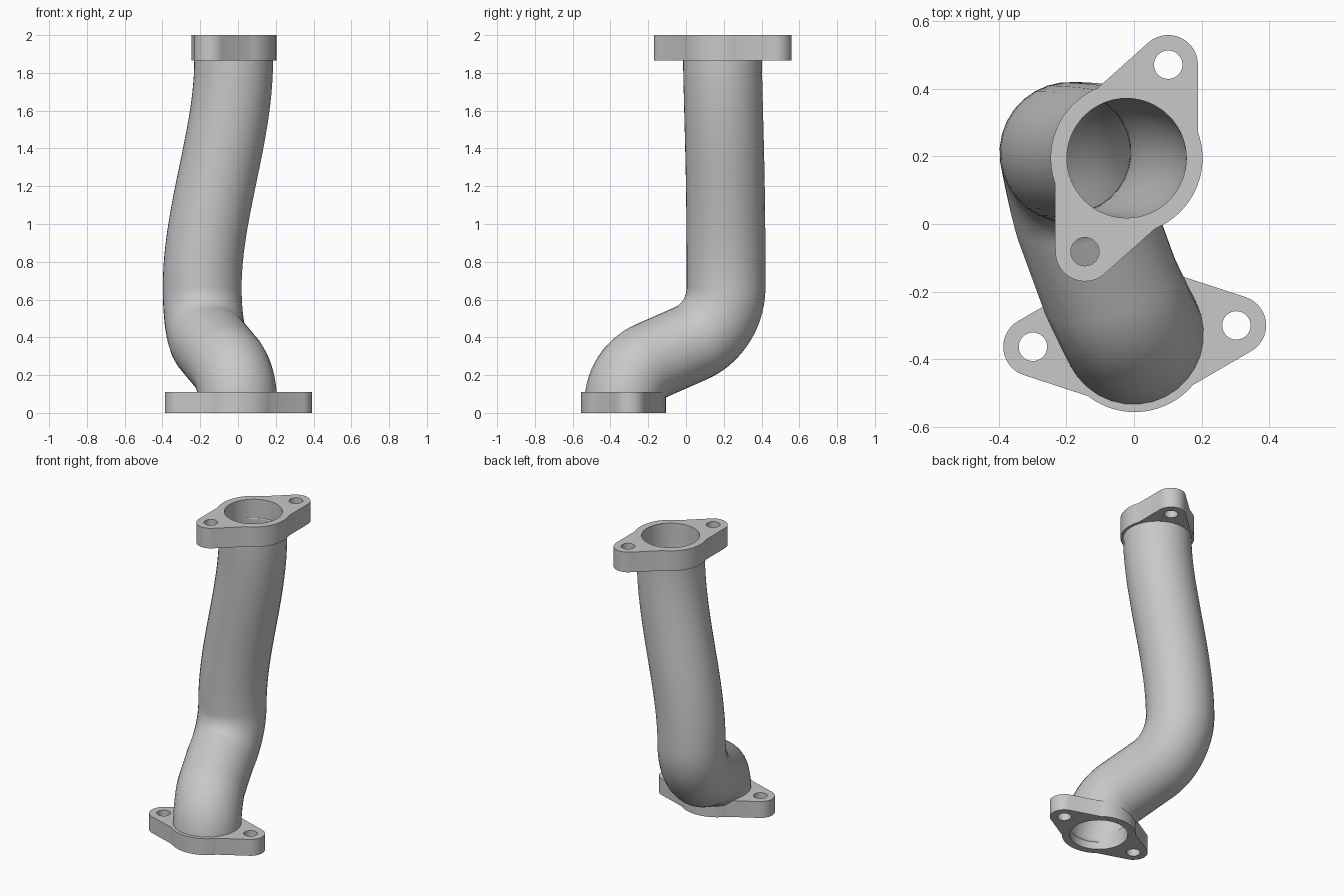
import bpy
from math import sin, cos, radians, acos, degrees, pi
from mathutils import Vector

cube = bpy.data.objects.get("Cube")
if cube:
    bpy.data.objects.remove(cube, do_unlink=True)

TUBE_R, BORE_R = 0.209, 0.177      # pipe outside and inside
BODY_R, WEDGE_R = 0.225, 0.212     # flange ring and taper
EAR_R, EAR_DIST, HOLE_R = 0.088, 0.303, 0.042

metal = bpy.data.materials.new("grey metal")
metal.use_nodes = True
GREY = (0.58, 0.58, 0.58, 1)
metal.diffuse_color = GREY
metal.node_tree.nodes["Principled BSDF"].inputs["Base Color"].default_value = GREY


def arc(center, r, start, end, n):
    """Points on a flat arc, angles in degrees."""
    return [Vector((center[0] + r * cos(radians(start + (end - start) * i / n)),
                    center[1] + r * sin(radians(start + (end - start) * i / n)), 0))
            for i in range(n + 1)]


def add_spline(curve, pts, cyclic):
    spline = curve.splines.new('POLY')
    spline.points.add(len(pts) - 1)
    for p, co in zip(spline.points, pts):
        p.co = (*co, 1)
    spline.use_cyclic_u = cyclic


def finish(name, curve):
    """Turn a curve into a smooth mesh object."""
    obj = bpy.data.objects.new(name, curve)
    bpy.context.collection.objects.link(obj)
    bpy.ops.object.select_all(action='DESELECT')
    obj.select_set(True)
    bpy.context.view_layer.objects.active = obj
    bpy.ops.object.convert(target='MESH')
    obj = bpy.context.object
    obj.data.materials.clear()
    obj.data.materials.append(metal)
    bpy.ops.object.shade_smooth_by_angle(angle=radians(35))
    return obj


def flange(name, x, y, z0, z1, axis):
    """Two-eared plate with a bore and two bolt holes."""
    curve = bpy.data.curves.new(name, 'CURVE')
    curve.dimensions = '2D'
    curve.fill_mode = 'BOTH'
    curve.extrude = (z1 - z0) / 2
    normal = degrees(acos((WEDGE_R - EAR_R) / EAR_DIST))
    meet = normal - degrees(acos(WEDGE_R / BODY_R))
    outline, holes = [], [((0, 0), BORE_R)]
    for a in (axis, axis + 180):
        ear = (EAR_DIST * cos(radians(a)), EAR_DIST * sin(radians(a)))
        outline += arc(ear, EAR_R, a - normal, a + normal, 20)
        outline += arc((0, 0), BODY_R, a + meet, a + 180 - meet, 24)
        holes.append((ear, HOLE_R))
    add_spline(curve, outline, True)
    for center, r in holes:
        add_spline(curve, arc(center, r, 0, 360, 64)[:-1], True)
    obj = finish(name, curve)
    obj.location = (x, y, (z0 + z1) / 2)
    return obj


flange("bottom_flange", 0.002, -0.332, 0, 0.11, 6)
flange("top_flange", -0.022, 0.195, 1.865, 2, 66)

# Pipe centre line: two upright bends bowed to one side, then a gentle sweep
SLOPE, REACH = 22.5, 0.574
bends = arc((0.25, 0.045), 0.25, 180, 90 + SLOPE, 14)
bends += arc((REACH - 0.32, 0.664), 0.32, SLOPE - 90, 0, 18)
path = [Vector((-0.33 * p.x - 0.027 * sin(pi * p.x / REACH),
                -0.33 + 0.944 * p.x, p.y)) for p in bends]
low, high = path[-1].copy(), Vector((-0.023, 0.193, 1.865))
for i in range(1, 25):
    t = i / 24
    ease = t * t * (3 - 2 * t)
    path.append(Vector((low.x + (high.x - low.x) * ease,
                        low.y + (high.y - low.y) * ease * t,
                        low.z + (high.z - low.z) * t)))
path.append(high + Vector((0, 0, 0.01)))

curve = bpy.data.curves.new("pipe", 'CURVE')
curve.dimensions = '3D'
curve.bevel_depth = TUBE_R
curve.bevel_resolution = 14
add_spline(curve, path, False)
pipe = finish("pipe", curve)
wall = pipe.modifiers.new("wall", 'SOLIDIFY')
wall.thickness = TUBE_R - BORE_R - 0.001
wall.offset = -1
